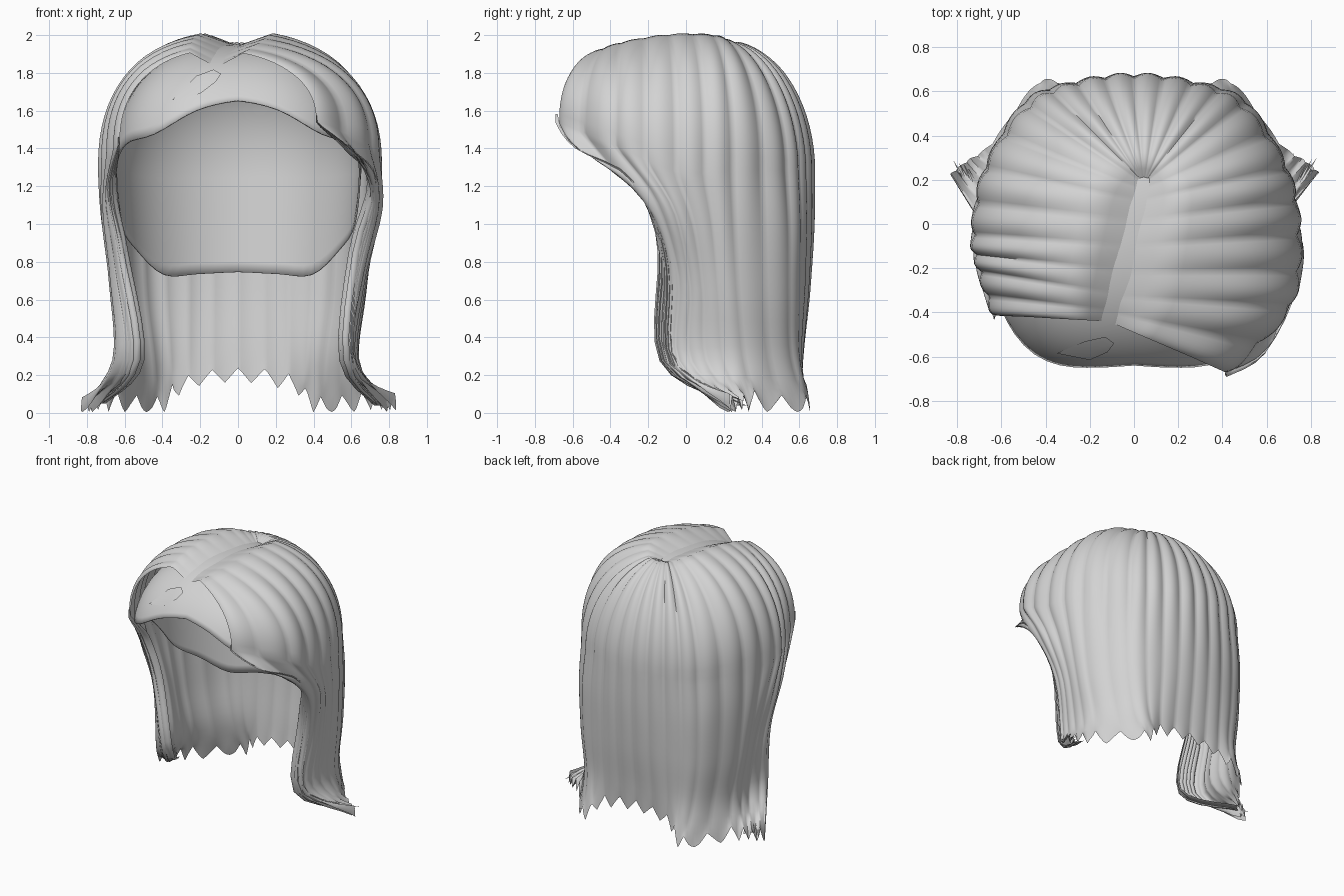
import bpy, bmesh, math, random
from mathutils import Vector as V

if "Cube" in bpy.data.objects:
    bpy.data.objects.remove(bpy.data.objects["Cube"])

random.seed(4)
mat = bpy.data.materials.new("light_grey_hair")
mat.diffuse_color = (0.65, 0.65, 0.65, 1)
mat.use_nodes = True
mat.node_tree.nodes["Principled BSDF"].inputs["Base Color"].default_value = mat.diffuse_color


def make(name, verts, faces, angle=75):
    me = bpy.data.meshes.new(name)
    me.from_pydata([tuple(v) for v in verts], [], faces)
    me.materials.append(mat)
    bm = bmesh.new()
    bm.from_mesh(me)
    bmesh.ops.remove_doubles(bm, verts=bm.verts, dist=0.0005)
    bmesh.ops.recalc_face_normals(bm, faces=bm.faces)
    bm.to_mesh(me)
    bm.free()
    ob = bpy.data.objects.new(name, me)
    bpy.context.collection.objects.link(ob)
    bpy.ops.object.select_all(action='DESELECT')
    ob.select_set(True)
    bpy.context.view_layer.objects.active = ob
    bpy.ops.object.shade_smooth_by_angle(angle=math.radians(angle))
    return ob


def grid_faces(rows, cols):
    return [(i * cols + j, i * cols + j + 1, (i + 1) * cols + j + 1, (i + 1) * cols + j)
            for i in range(rows - 1) for j in range(cols - 1)]


def spline(pts, t):
    """Smooth curve through pts, t in 0..1."""
    n = len(pts) - 1
    i = min(int(t * n), n - 1)
    f = t * n - i
    p0, p1, p2, p3 = pts[max(i - 1, 0)], pts[i], pts[i + 1], pts[min(i + 2, n)]
    return p1 + 0.5 * f * ((p2 - p0) + f * (2 * p0 - 5 * p1 + 4 * p2 - p3
                                            + f * (3 * (p1 - p2) + p3 - p0)))


# Scalp cap: rounded dome, squarer at the forehead, lower rim rising over the face
RX, RF, RB, ZM, ZH, E = 0.655, 0.72, 0.62, 1.3, 0.65, 0.85


def power(y):
    return 2.7 if y < 0 else 2.0


def cap_z(x, y):
    n = power(y)
    r = (abs(x / RX) ** n + abs(y / (RF if y < 0 else RB)) ** n) ** (1 / n)
    return ZM + ZH * math.cos(math.asin(min(0.999, r) ** (1 / E))) ** E


# rim height every 20 degrees, from the front to the back
RIM = [1.655, 1.605, 1.475, 1.42, 1.27, 1.0, 0.86, 0.73, 0.735, 0.745]
cv = []
for i in range(29):
    for j in range(73):
        d = -180 + j * 5
        zr = spline(RIM, abs(d) / 180)
        amax = math.acos(((max(zr, ZM) - ZM) / ZH) ** (1 / E))
        a = amax * min(1.0, i / 18)
        k, z = math.sin(a) ** E, ZM + ZH * math.cos(a) ** E
        if i > 18 and zr < ZM:
            z = ZM + (zr - ZM) * (i - 18) / 10
            k = 1 - 0.07 * (ZM - z) / 0.58
        s, c = math.sin(math.radians(d)), math.cos(math.radians(d))
        n = power(-c)
        k /= (abs(s) ** n + abs(c) ** n) ** (1 / n)
        cv.append((k * RX * s, -k * c * (RF if c > 0 else RB), z))
cap = make("scalp_cap", cv, grid_faces(29, 73))
thick = cap.modifiers.new("thickness", 'SOLIDIFY')
thick.thickness = 0.01

# Guide strands: place along the parting, then points from the rim down to the tip
right = [
    (1.0, (.42, -.68, 1.54), (.60, -.575, 1.40), (.735, -.28, 1.23), (.635, -.13, .85),
     (.585, -.12, .28), (.77, .27, .04)),
    (.82, (.705, -.38, 1.42), (.755, -.16, 1.12), (.665, -.04, .72), (.615, -.04, .28), (.835, .23, .06)),
]
side = [
    (.45, (.75, -.05, 1.28), (.73, .04, 1.0), (.67, .09, .65), (.635, .11, .28), (.78, .28, .05)),
    (.12, (.69, .25, 1.28), (.69, .26, 1.0), (.66, .28, .62), (.62, .31, .30), (.66, .365, .06)),
    (0, (.49, .535, 1.28), (.51, .55, .98), (.50, .55, .62), (.46, .56, .30), (.44, .64, .03)),
    (0, (.26, .64, 1.28), (.27, .645, .98), (.27, .635, .65), (.27, .615, .36), (.27, .61, .16)),
]
back = [(0, (0, .675, 1.28), (0, .675, .98), (0, .655, .65), (0, .625, .38), (0, .61, .2))]
left = [
    (.80, (-.70, -.22, 1.36), (-.715, -.13, 1.06), (-.68, -.04, .7), (-.66, -.05, .28), (-.83, .22, .03)),
    (1.0, (-.635, -.42, 1.42), (-.69, -.22, 1.18), (-.63, -.14, .85), (-.545, -.13, .28), (-.75, .25, .05)),
]
mirrored = [(k[0],) + tuple((-x * 0.975, y, z) for x, y, z in k[1:]) for k in reversed(side)]
keys = right + side + back + mirrored + left

CROWN, FRONT = V((.045, .18)), V((-.115, -.44))
DOME, FALL = 18, 20


def strand(key):
    """Arc from the parting to the rim, then fall to the tip."""
    pts = [V(p) for p in key[1:]]
    base = CROWN.lerp(FRONT, key[0])
    r = pts[0]
    base = base + (r.xy - base).normalized() * 0.03
    z0 = cap_z(*base) - 0.002
    rear = key[0] < 0.1
    e, up = (1.0, 0.05) if rear else (E, 0.075)
    out = []
    for i in range(DOME):
        t = i / DOME
        a = t * math.pi / 2
        h = base.lerp(r.xy, math.sin(a) ** e)
        lift = up * min(1, 9 * t) * (1 - t)
        out.append(V((h.x, h.y, r.z + (z0 - r.z) * math.cos(a) ** e + lift)))
    ctrl = [out[-2]] + pts
    n = len(pts)
    out += [spline(ctrl, (1 + i / FALL * (n - 1)) / n) for i in range(FALL + 1)]
    return out


guides = [strand(k) for k in keys]
ROWS, SUB, LOCKS = DOME + FALL + 1, 16, 2
COLS = (len(guides) - 1) * SUB + 1
jag = [random.uniform(0.6, 1.1) for _ in range(COLS)]


# Main hair: blended guides with scalloped ridges and a ragged hem
hv = []
for r in range(ROWS):
    row = [g[r] for g in guides]
    for c in range(COLS):
        p = spline(row, c / (COLS - 1))
        w = c / SUB * LOCKS
        ridge = abs(math.sin(math.pi * w))
        out = V((p.x, p.y, p.z - min(p.z, 1.25))).normalized()
        amp = 0.022 * min(1, r / 8) * max(0.4, min(1, 1 - (r - DOME) / 14))
        p = p + out * amp * (ridge - 0.5)
        if r > ROWS - 4:
            tooth = 1 - abs(2 * (w % 1) - 1)
            p.z += (r - ROWS + 4) / 3 * 0.11 * jag[int(w)] * (0.5 - tooth)
            p.z = max(p.z, 0.005 + 0.03 * (1 - tooth))
        hv.append(p)
make("main_hair", hv, grid_faces(ROWS, COLS))


# Inward rolled edges beside the face
def edge_roll(name, g, sgn):
    verts = []
    n = ROWS - DOME + 1
    for i, p in enumerate(g[DOME - 1:]):
        w = 0.05 * min(1, i / 6)
        for k in range(7):
            f = k / 6
            verts.append(p + V((-sgn * w * f, w * f * f
                                - 0.012 * abs(math.sin(3 * math.pi * f)), 0)))
    make(name, verts, grid_faces(n, 7))


edge_roll("right_edge_roll", guides[0], 1)
edge_roll("left_edge_roll", guides[-1], -1)


# Loose tapered locks along the face edges and flicked ends
def lock(name, path, width):
    verts, n, m = [], len(path), 6
    for i, p in enumerate(path):
        d = (path[min(i + 1, n - 1)] - path[max(i - 1, 0)]).normalized()
        u = d.cross(V((0, 1, 0.2))).normalized()
        v = d.cross(u)
        w = width * (0.03 + math.sin(math.pi * (i / (n - 1)) ** 1.3) ** 0.7 if 0 < i < n - 1 else 0.03)
        for k in range(m + 1):
            a = 2 * math.pi * k / m
            verts.append(p + u * w * math.cos(a) + v * 0.55 * w * math.sin(a))
    make(name, verts, grid_faces(n, m + 1), 45)


for sgn, label, a, b in ((1, "right", 0, 1), (-1, "left", -1, -2)):
    for k in range(5):
        f = k / 4
        path = []
        for r in range(DOME + 4, ROWS):
            t = (r - DOME) / (ROWS - DOME - 1)
            p = guides[a][r].lerp(guides[b][r], f * 0.7)
            flick = max(0, t - 0.8) * 5
            p = p + V((sgn * (0.01 * flick * (k - 2) - 0.01), 0.015 * flick * k - 0.003,
                       0.012 * flick * (k % 3)))
            path.append(V((max(-0.84, min(0.84, p.x)), p.y, max(0.02, p.z))))
        lock(f"{label}_face_lock_{k + 1}", path, 0.018)

# Small swept wisp lying on the forehead
wisp = [(-.35, -.585), (-.22, -.53), (-.13, -.51), (-.09, -.54), (-.12, -.58), (-.2, -.615)]
wv = [V((x, y, cap_z(x, y) + 0.016)) for x, y in wisp]
wv.append(sum(wv, V((0, 0, 0))) / 6 + V((0, -.008, 0.012)))
make("forehead_wisp", wv, [(i, (i + 1) % 6, 6) for i in range(6)])
